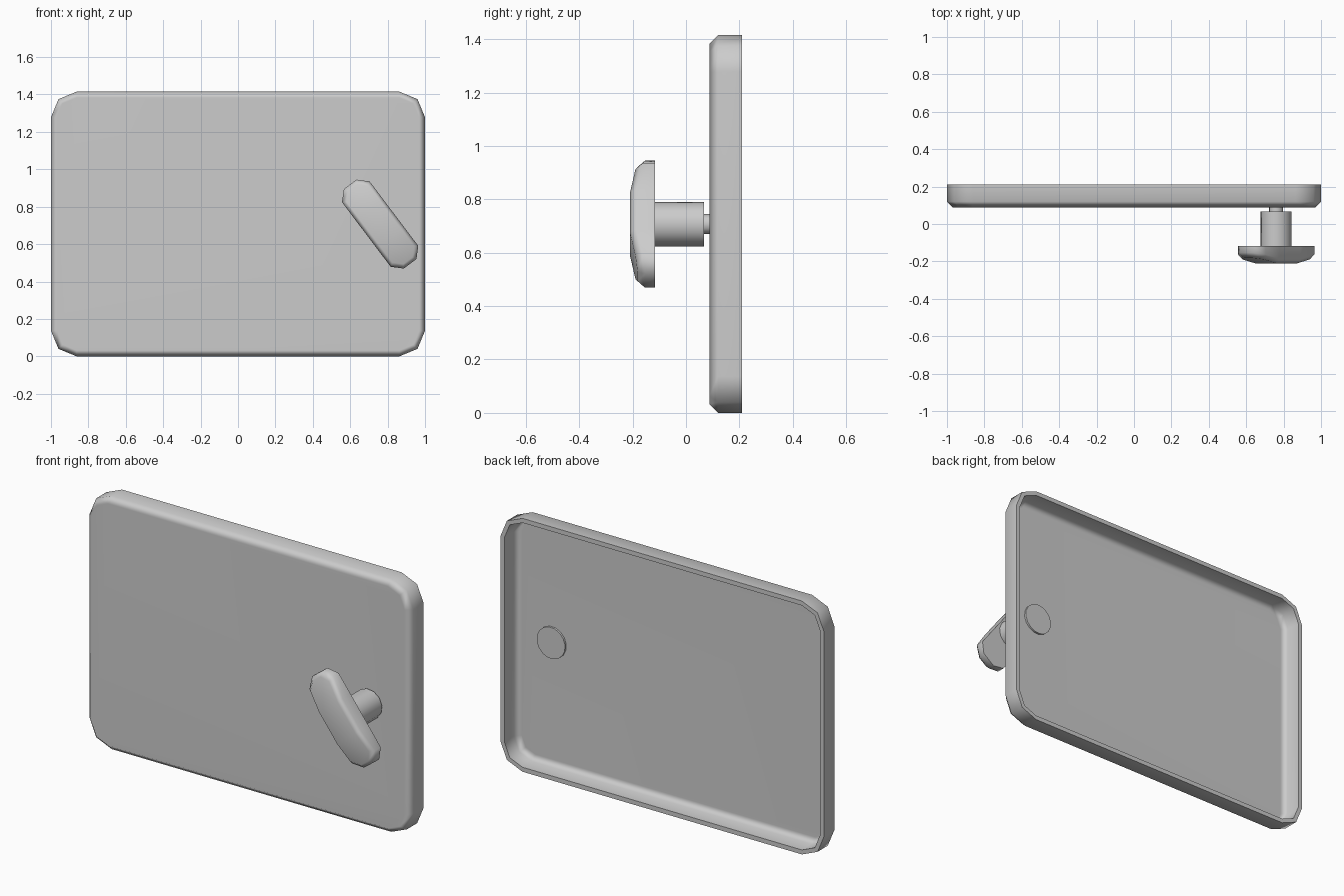
import bpy, bmesh, math
from mathutils import Matrix, Vector

if "Cube" in bpy.data.objects:
    bpy.data.objects.remove(bpy.data.objects["Cube"])

KNOB = (0.76, 0.707)  # x, z of the handle axis


def finish(name, bm, angle=50):
    bmesh.ops.recalc_face_normals(bm, faces=bm.faces)
    me = bpy.data.meshes.new(name)
    bm.to_mesh(me)
    bm.free()
    ob = bpy.data.objects.new(name, me)
    bpy.context.collection.objects.link(ob)
    bpy.ops.object.select_all(action='DESELECT')
    ob.select_set(True)
    bpy.context.view_layer.objects.active = ob
    bpy.ops.object.shade_smooth_by_angle(angle=math.radians(angle))
    # Large faces stay flat, bevels carry the shading gradient
    wn = ob.modifiers.new("weighted_normals", 'WEIGHTED_NORMAL')
    wn.keep_sharp = True
    return ob


def bridge(bm, a, b):
    n = len(a)
    for i in range(n):
        bm.faces.new((a[i], a[(i + 1) % n], b[(i + 1) % n], b[i]))


# Door panel: rounded rectangle shell, open at the back
def panel_loop(bm, inset, y):
    r = 0.137 - inset
    cx, cz = 1 - 0.137, 0.7075 - 0.137
    loop = []
    for k, (sx, sz) in enumerate([(1, 1), (-1, 1), (-1, -1), (1, -1)]):
        for j in range(3):
            a = math.radians(90 * k + 45 * j)
            loop.append(bm.verts.new((sx * cx + r * math.cos(a), y,
                                      0.7075 + sz * cz + r * math.sin(a))))
    return loop


bm = bmesh.new()
section = [(0.032, 0.088), (0, 0.12), (0, 0.21),
           (0.025, 0.21), (0.025, 0.125), (0.054, 0.096)]
loops = [panel_loop(bm, i, y) for i, y in section]
for a, b in zip(loops, loops[1:]):
    bridge(bm, a, b)
bm.faces.new(loops[0])
bm.faces.new(loops[-1])
finish("door_panel", bm)


# Handle stem, thin shaft and inner retaining disc, turned with the grip
def cylinder(name, radius, y0, y1, sides):
    bm = bmesh.new()
    m = (Matrix.Translation((KNOB[0], (y0 + y1) / 2, KNOB[1]))
         @ Matrix.Rotation(math.radians(53), 4, 'Y')
         @ Matrix.Rotation(math.pi / 2, 4, 'X'))
    bmesh.ops.create_cone(bm, cap_ends=True, segments=sides, radius1=radius,
                          radius2=radius, depth=y1 - y0, matrix=m)
    finish(name, bm)


cylinder("handle_stem", 0.084, -0.12, 0.067, 12)
cylinder("handle_shaft", 0.038, 0.06, 0.1, 12)
cylinder("inner_disc", 0.088, 0.092, 0.107, 16)


# Grip: tilted octagonal bar with a crowned front
def crown(u):
    return -0.21 + 0.028 * max(0, abs(u) - 0.093) / 0.15


def grip_loop(bm, inset, depth):
    length, width, cut = 0.266 - inset, 0.0925 - inset, 0.05 - 0.4 * inset
    half = [(0.093, width), (length - cut, width), (length, width - cut)]
    right = half + [(u, -v) for u, v in reversed(half)]
    pts = right + [(-u, -v) for u, v in right]
    du, dv = Vector((0.602, 0, -0.798)), Vector((0.798, 0, 0.602))
    c = Vector((KNOB[0], 0, KNOB[1]))
    return [bm.verts.new(c + du * u + dv * v + Vector((0, depth(u), 0)))
            for u, v in pts]


bm = bmesh.new()
back = grip_loop(bm, 0, lambda u: -0.117)
edge = grip_loop(bm, 0, lambda u: crown(u) + 0.024)
front = grip_loop(bm, 0.021, crown)
bridge(bm, back, edge)
bridge(bm, edge, front)
bm.faces.new(back)
bm.faces.new(front[0:6])
bm.faces.new(front[6:12])
bm.faces.new((front[0], front[5], front[6], front[11]))
finish("handle_grip", bm)
